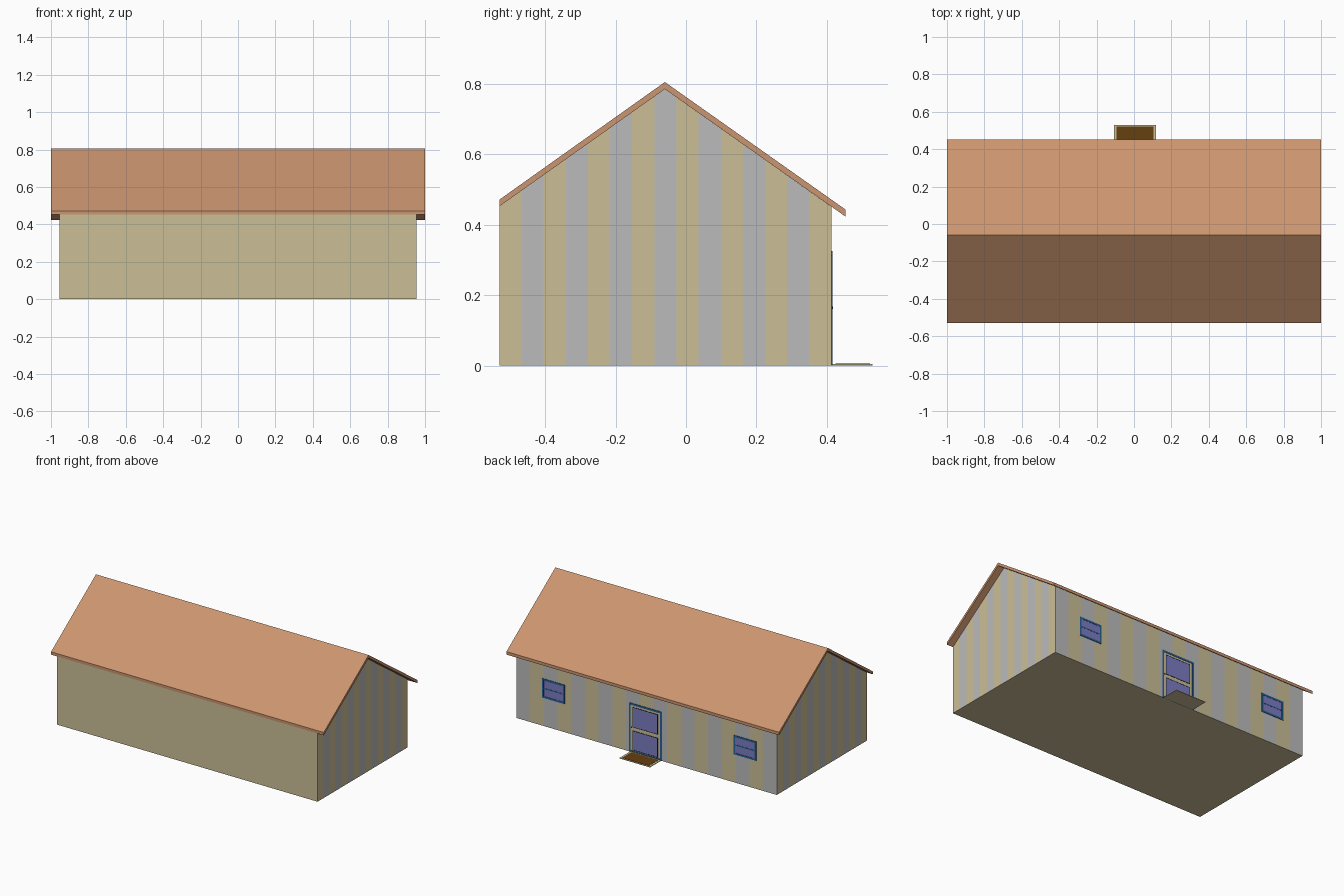
import bpy, bmesh
from mathutils import Vector

if "Cube" in bpy.data.objects:
    bpy.data.objects.remove(bpy.data.objects["Cube"])

def material(name, rgb):
    m = bpy.data.materials.new(name)
    m.diffuse_color = (*rgb, 1)
    m.use_nodes = True
    m.node_tree.nodes["Principled BSDF"].inputs["Base Color"].default_value = m.diffuse_color
    return m

TAN = material("tan", (0.60, 0.52, 0.31))
GREY = material("grey", (0.50, 0.50, 0.50))
ROOF = material("terracotta", (0.60, 0.30, 0.16))
BLUE = material("blue_trim", (0.02, 0.12, 0.30))
GLASS = material("violet_glass", (0.20, 0.20, 0.55))
BROWN = material("mat_brown", (0.13, 0.05, 0.005))
DARK = material("dark", (0.02, 0.02, 0.03))

W, FRONT, BACK, RIDGE = 0.955, -0.53, 0.413, -0.06

def finish(bm, name, *mats):
    bmesh.ops.recalc_face_normals(bm, faces=bm.faces)
    mesh = bpy.data.meshes.new(name)
    bm.to_mesh(mesh)
    bm.free()
    for m in mats:
        mesh.materials.append(m)
    obj = bpy.data.objects.new(name, mesh)
    bpy.context.collection.objects.link(obj)

def extruded(profile, half):
    """Extrude a (y, z) outline along x from -half to half."""
    bm = bmesh.new()
    face = bm.faces.new([bm.verts.new((-half, y, z)) for y, z in profile])
    new = bmesh.ops.extrude_face_region(bm, geom=[face])["geom"]
    bmesh.ops.translate(bm, vec=(2 * half, 0, 0),
                        verts=[v for v in new if isinstance(v, bmesh.types.BMVert)])
    bmesh.ops.recalc_face_normals(bm, faces=bm.faces)
    return bm

def box(name, x0, x1, y0, y1, z0, z1, mat):
    bm = extruded([(y0, z0), (y1, z0), (y1, z1), (y0, z1)], (x1 - x0) / 2)
    bmesh.ops.translate(bm, vec=((x0 + x1) / 2, 0, 0), verts=bm.verts)
    finish(bm, name, mat)

def stripe(bm, normal, axis, start, end, count, first):
    """Cut the walls facing +-normal into upright stripes of two colours."""
    normal = Vector(normal)
    step = (end - start) / count
    direction = Vector((axis == 0, axis == 1, 0))
    def faces():
        return [f for f in bm.faces if f.normal.dot(normal) > 0.99]
    for i in range(1, count):
        fs = faces()
        geom = fs + list({e for f in fs for e in f.edges}) + list({v for f in fs for v in f.verts})
        bmesh.ops.bisect_plane(bm, geom=geom, plane_co=direction * (start + i * step), plane_no=direction)
        bm.normal_update()
    for f in faces():
        i = int((f.calc_center_median()[axis] - start) / step)
        f.material_index = (i + first) % 2

# Walls with striped gables and striped back
bm = extruded([(FRONT, 0), (BACK, 0), (BACK, 0.451), (RIDGE, 0.785), (FRONT, 0.452)], W)
for side in (-1, 1):
    stripe(bm, (side, 0, 0), 1, FRONT, BACK, 15, 0)
stripe(bm, (0, 1, 0), 0, -W, W, 19, 1)
finish(bm, "walls", TAN, GREY)

# Roof: bent sheet, flush at the front and overhanging the back
finish(extruded([(FRONT, 0.452), (RIDGE, 0.785), (0.453, 0.423),
                 (0.453, 0.443), (RIDGE, 0.805), (FRONT, 0.471)], 1.0), "roof", ROOF)

def frame(name, x0, x1, z0, z1, t, depth, mat):
    """Four-sided trim on the back wall."""
    y0, y1 = BACK - 0.002, BACK + depth
    box(name + "_left", x0, x0 + t, y0, y1, z0, z1, mat)
    box(name + "_right", x1 - t, x1, y0, y1, z0, z1, mat)
    box(name + "_top", x0 + t, x1 - t, y0, y1, z1 - t, z1, mat)
    box(name + "_bottom", x0 + t, x1 - t, y0, y1, z0, z0 + t, mat)

# Windows with a centre bar
for label, cx in (("east", 0.682), ("west", -0.722)):
    x0, x1, z0, z1 = cx - 0.083, cx + 0.083, 0.187, 0.314
    box(f"window_{label}_glass", x0 + .01, x1 - .01, BACK - .002, BACK + .0015, z0 + .01, z1 - .01, GLASS)
    frame(f"window_{label}_trim", x0, x1, z0, z1, 0.012, 0.003, BLUE)
    box(f"window_{label}_bar", x0 + .012, x1 - .012, BACK - .002, BACK + .0025, 0.247, 0.254, BLUE)

# Door: trim, panel, two panes and a knob
box("door_panel", -0.104, 0.118, BACK - 0.002, BACK + 0.001, 0, 0.315, TAN)
for label, z0, z1 in (("lower", 0.018, 0.142), ("upper", 0.17, 0.298)):
    box(f"door_{label}_glass", -0.08, 0.098, BACK - .002, BACK + .002, z0, z1, GLASS)
    frame(f"door_{label}_edge", -0.083, 0.101, z0 - .003, z1 + .003, 0.004, 0.0025, DARK)
frame("door_trim", -0.114, 0.128, 0, 0.325, 0.012, 0.003, BLUE)
box("door_knob", 0.105, 0.112, BACK, BACK + 0.004, 0.161, 0.168, DARK)

# Doormat with a pale border
box("doormat_border", -0.107, 0.117, BACK, 0.53, 0, 0.004, TAN)
box("doormat", -0.093, 0.103, BACK + 0.012, 0.522, 0.001, 0.0055, BROWN)
